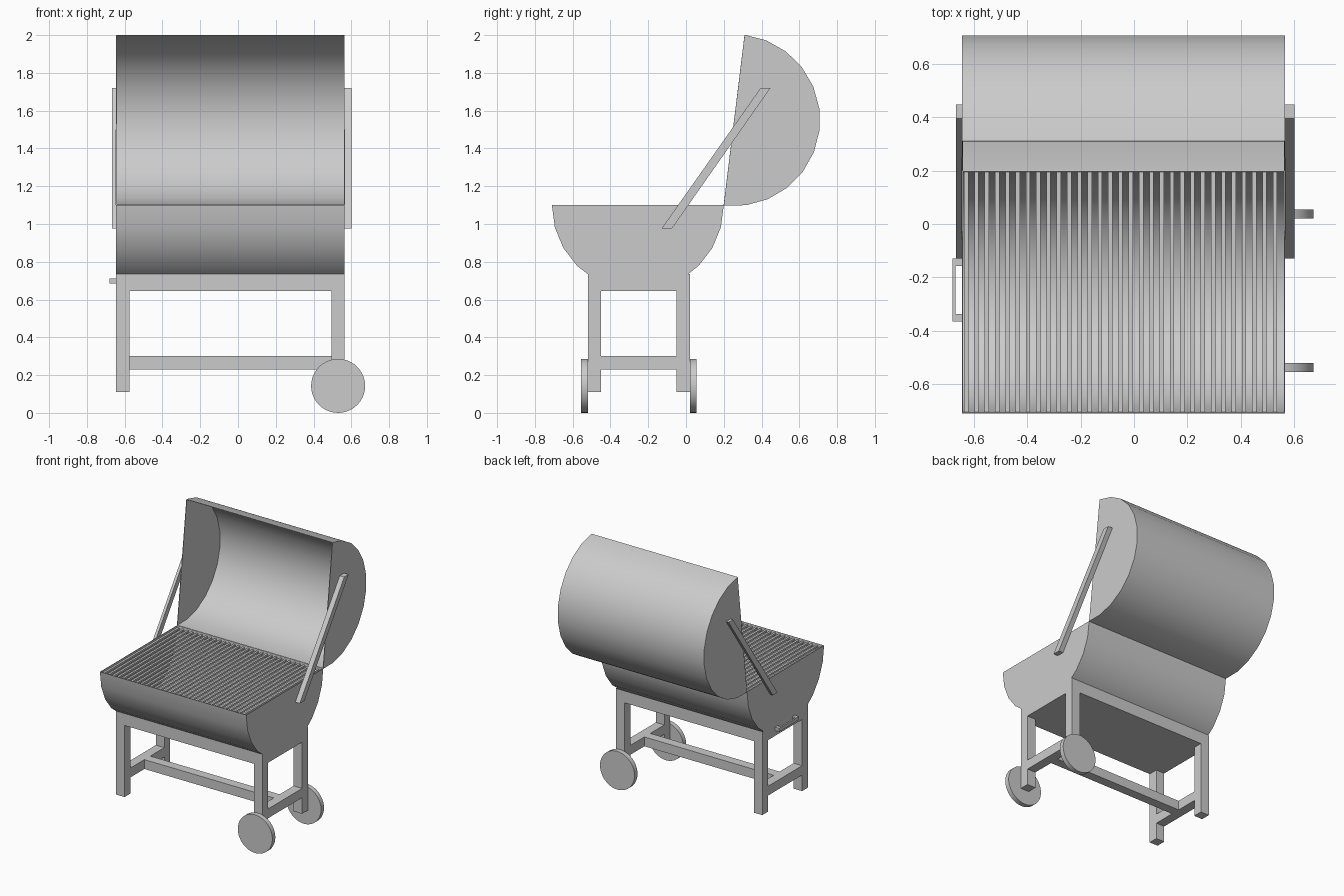
import bpy, bmesh, math
from mathutils import Matrix

if "Cube" in bpy.data.objects:
    bpy.data.objects.remove(bpy.data.objects["Cube"])

X0, X1 = -0.645, 0.565          # body length
YC, R = -0.255, 0.455           # bowl axis and radius

grey = bpy.data.materials.new("grey_metal")
grey.diffuse_color = (0.6, 0.6, 0.6, 1)
grey.use_nodes = True
grey.node_tree.nodes["Principled BSDF"].inputs["Base Color"].default_value = grey.diffuse_color


def finish(name, bm):
    bmesh.ops.recalc_face_normals(bm, faces=bm.faces)
    me = bpy.data.meshes.new(name)
    bm.to_mesh(me)
    bm.free()
    me.materials.append(grey)
    ob = bpy.data.objects.new(name, me)
    bpy.context.collection.objects.link(ob)
    return ob


def activate(ob):
    bpy.ops.object.select_all(action='DESELECT')
    ob.select_set(True)
    bpy.context.view_layer.objects.active = ob


def smooth(ob):
    activate(ob)
    bpy.ops.object.shade_smooth_by_angle(angle=math.radians(30))


def add_box(bm, x0, x1, y0, y1, z0, z1):
    m = Matrix.Translation(((x0 + x1) / 2, (y0 + y1) / 2, (z0 + z1) / 2))
    m = m @ Matrix.Diagonal((x1 - x0, y1 - y0, z1 - z0, 1))
    bmesh.ops.create_cube(bm, size=1, matrix=m)


def boxes(name, items):
    bm = bmesh.new()
    for b in items:
        add_box(bm, *b)
    return finish(name, bm)


def prism(bm, pts, x0, x1, closed=True):
    """Extrude a y-z profile along x, with end caps."""
    a = [bm.verts.new((x0, y, z)) for y, z in pts]
    b = [bm.verts.new((x1, y, z)) for y, z in pts]
    n = len(pts)
    for i in range(n if closed else n - 1):
        j = (i + 1) % n
        bm.faces.new((a[i], a[j], b[j], b[i]))
    bm.faces.new(a[::-1])
    bm.faces.new(b)


def half_drum(name, yc, zc, start):
    """Thin half cylinder with end walls, open on its flat side."""
    pts = [(yc + R * math.cos(math.radians(start + 15 * k)),
            zc + R * math.sin(math.radians(start + 15 * k))) for k in range(13)]
    bm = bmesh.new()
    prism(bm, pts, X0, X1, closed=False)
    ob = finish(name, bm)
    activate(ob)
    mod = ob.modifiers.new("wall", 'SOLIDIFY')
    mod.thickness, mod.offset, mod.use_even_offset = 0.004, -1, True
    bpy.ops.object.modifier_apply(modifier=mod.name)
    smooth(ob)


half_drum("bowl", YC, 1.10, 180)
half_drum("lid", 0.255, 1.55, -97)

# Grate bars just below the bowl rim
pitch = (X1 - X0) / 31.4
bars = []
for i in range(31):
    x = X0 + 0.009 + pitch * (i + 0.2)
    bars.append((x - 0.008, x + 0.008, YC - R + 0.005, YC + R - 0.005, 1.076, 1.090))
boxes("grate", bars)

# Apron tray under the bowl, open at the top
bm = bmesh.new()
add_box(bm, X0, X1, -0.52, 0.02, 0.645, 0.735)
top = [f for f in bm.faces if f.calc_center_median().z > 0.73]
bmesh.ops.delete(bm, geom=top, context='FACES_ONLY')
finish("apron", bm)

# Legs and lower stretchers
ends = ((X0, X0 + 0.07), (X1 - 0.07, X1))
sides = ((-0.52, -0.45), (-0.05, 0.02))
boxes("legs", [(*x, *y, 0.11, 0.645) for x in ends for y in sides])
boxes("end_stretchers", [(*x, -0.45, -0.05, 0.23, 0.30) for x in ends])
boxes("long_stretcher", [(X0 + 0.07, X1 - 0.07, -0.285, -0.215, 0.23, 0.30)])

# Wheels outside the right-hand legs
for name, y in (("front_wheel", -0.5375), ("back_wheel", 0.0375)):
    bm = bmesh.new()
    m = Matrix.Translation((0.53, y, 0.143)) @ Matrix.Rotation(math.pi / 2, 4, 'X')
    bmesh.ops.create_cone(bm, cap_ends=True, segments=40, radius1=0.143,
                          radius2=0.143, depth=0.035, matrix=m)
    smooth(finish(name, bm))

# Slanted lid support arms
for name, x0, x1 in (("left_arm", -0.666, X0), ("right_arm", X1, 0.602)):
    bm = bmesh.new()
    prism(bm, [(-0.13, 0.975), (-0.075, 0.975), (0.447, 1.72), (0.395, 1.72)], x0, x1)
    finish(name, bm)

# Pull handle on the left end of the apron
boxes("handle", [(-0.68, -0.669, -0.365, -0.13, 0.685, 0.711),
                 (-0.669, X0, -0.365, -0.337, 0.685, 0.711),
                 (-0.669, X0, -0.158, -0.13, 0.685, 0.711)])
